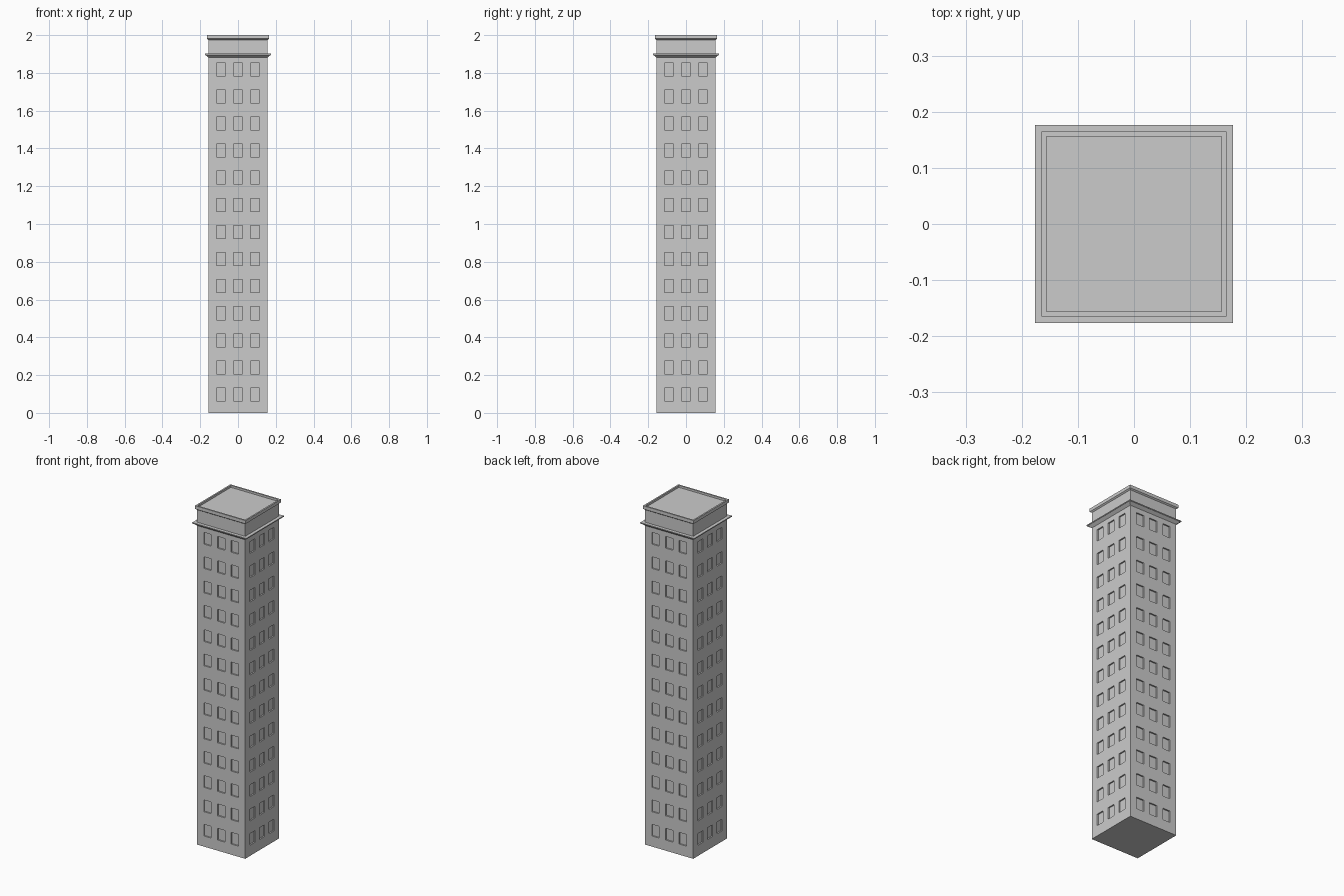
import bpy, bmesh
from mathutils import Vector

if "Cube" in bpy.data.objects:
    bpy.data.objects.remove(bpy.data.objects["Cube"])

H = 0.157            # half width of the shaft
TOP = 1.882          # top of the shaft
COLS = (-0.089, 0.0, 0.089)
ROWS = [0.097 + 0.1435 * i for i in range(13)]
WIN_W, WIN_H, DEPTH = 0.024, 0.0345, 0.008   # half width, half height, recess

stone = bpy.data.materials.new("grey stone")
stone.diffuse_color = (0.6, 0.6, 0.6, 1)
stone.use_nodes = True
stone.node_tree.nodes["Principled BSDF"].inputs["Base Color"].default_value = stone.diffuse_color


def finish(bm, name):
    mesh = bpy.data.meshes.new(name)
    bm.to_mesh(mesh)
    bm.free()
    mesh.materials.append(stone)
    obj = bpy.data.objects.new(name, mesh)
    bpy.context.collection.objects.link(obj)
    return obj


def square_loft(bm, profile):
    """Closed solid through square rings given as (half width, z)."""
    rings = [[bm.verts.new((sx * r, sy * r, z))
              for sx, sy in ((-1, -1), (1, -1), (1, 1), (-1, 1))]
             for r, z in profile]
    for a, b in zip(rings, rings[1:]):
        for i in range(4):
            j = (i + 1) % 4
            bm.faces.new((a[i], a[j], b[j], b[i]))
    bm.faces.new(rings[0][::-1])
    bm.faces.new(rings[-1])
    bmesh.ops.recalc_face_normals(bm, faces=bm.faces[:])


def near(value, options):
    return any(abs(value - o) < 0.005 for o in options)


# Shaft: cut the walls along the window edges, then sink the window cells
bm = bmesh.new()
square_loft(bm, [(H, 0), (H, TOP)])
cuts = [(axis, c + s * WIN_W) for axis in (0, 1) for c in COLS for s in (-1, 1)]
cuts += [(2, z + s * WIN_H) for z in ROWS for s in (-1, 1)]
for axis, d in cuts:
    normal = Vector((0, 0, 0))
    normal[axis] = 1
    bmesh.ops.bisect_plane(bm, geom=bm.verts[:] + bm.edges[:] + bm.faces[:],
                           plane_co=normal * d, plane_no=normal)
bm.normal_update()
windows = []
for f in bm.faces:
    c = f.calc_center_median()
    along = c.x if abs(f.normal.y) > 0.5 else c.y
    if abs(f.normal.z) < 0.5 and near(along, COLS) and near(c.z, ROWS):
        windows.append(f)
sunk = bmesh.ops.extrude_discrete_faces(bm, faces=windows)["faces"]
bm.normal_update()
for f in sunk:
    bmesh.ops.translate(bm, verts=f.verts[:], vec=f.normal * -DEPTH)
finish(bm, "tower_shaft")

# Crown parts: flared cornice, plain attic wall with a lipped parapet and sunk roof
crown = {
    "cornice": [(H, TOP), (0.174, 1.896), (0.176, 1.896), (0.176, 1.902), (H, 1.902)],
    "parapet_and_roof": [(H, 1.902), (H, 1.975), (0.165, 1.981), (0.165, 2.0),
                         (0.156, 2.0), (0.156, 1.988)],
}
for name, profile in crown.items():
    bm = bmesh.new()
    square_loft(bm, profile)
    finish(bm, name)
